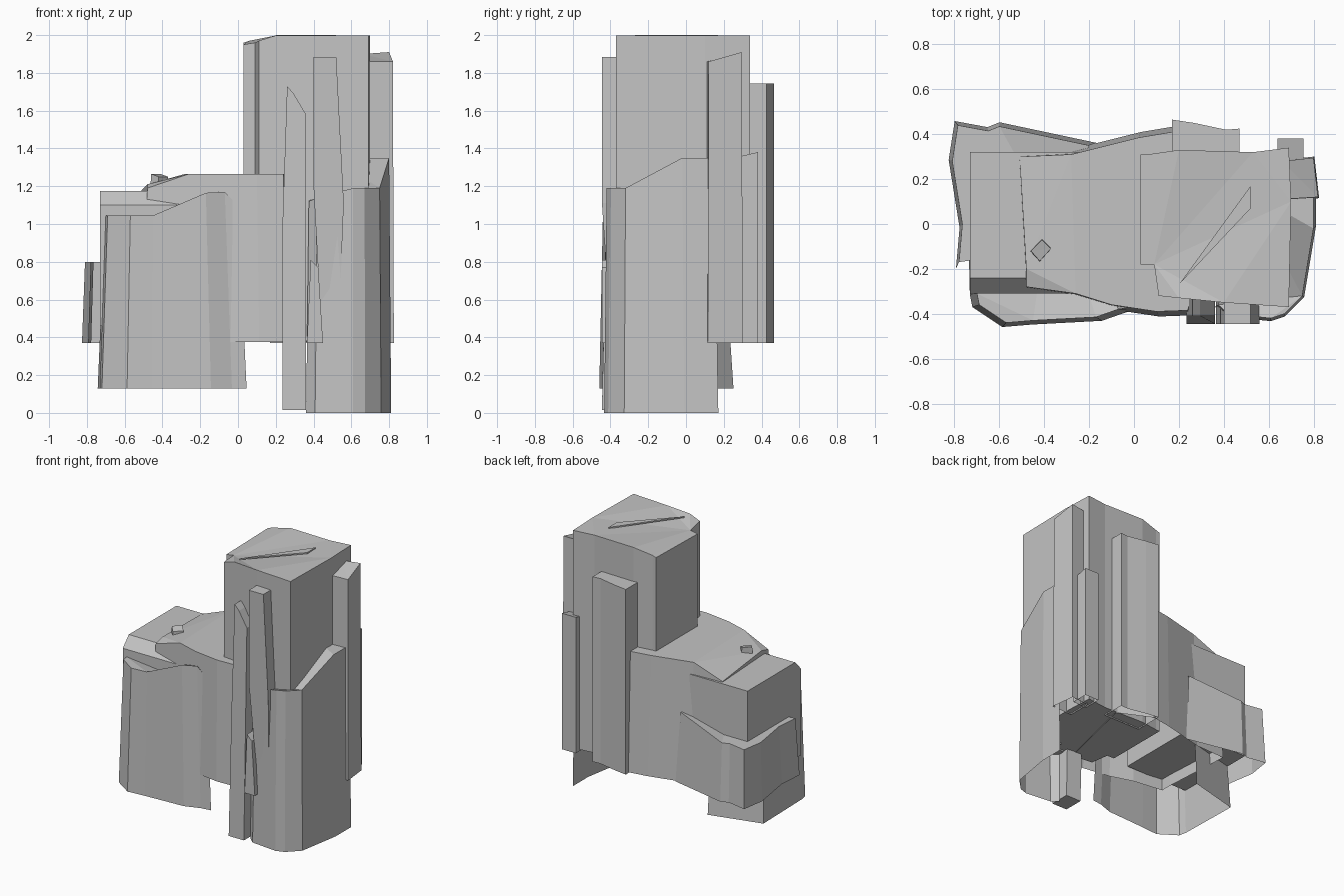
import bpy
import bmesh
from mathutils import Vector

old_cube = bpy.data.objects.get("Cube")
if old_cube:
    bpy.data.objects.remove(old_cube, do_unlink=True)

# One stone colour for every part
stone = bpy.data.materials.new("grey_stone")
stone.use_nodes = True
stone_colour = (.55, .55, .55, 1)
stone.diffuse_color = stone_colour
stone.node_tree.nodes["Principled BSDF"].inputs["Base Color"].default_value = stone_colour


def finish(name, bm):
    """Turn a bmesh into a flat-shaded stone object."""
    bmesh.ops.recalc_face_normals(bm, faces=bm.faces)
    mesh = bpy.data.meshes.new(name)
    bm.to_mesh(mesh)
    bm.free()
    mesh.materials.append(stone)
    rock_object = bpy.data.objects.new(name, mesh)
    bpy.context.scene.collection.objects.link(rock_object)


def rock(name, outline, base, top=None, flare=1, closed=False, gap=0):
    """Upright rock column: outline points are (x, y) or (x, y, own top height).
    The foot is the outline widened by flare, left hollow unless closed.
    The last gap sides, buried in other rocks, get no wall."""
    upper = [Vector((p[0], p[1], p[2] if len(p) > 2 else top)) for p in outline]
    centre = sum(upper, Vector()) / len(upper)
    lower = [centre + (p - centre) * flare for p in upper]
    for p in lower:
        p.z = base
    bm = bmesh.new()
    crown = [bm.verts.new(p) for p in upper]
    cap = bm.faces.new(crown)
    walls = len(crown) - gap
    foot = [bm.verts.new(p) for p in lower[:walls + 1]]
    for i in range(walls):
        j = (i + 1) % len(crown)
        bm.faces.new((crown[i], crown[j], foot[j], foot[i]))
    if closed:
        bm.faces.new(foot)
    cap.normal_update()
    bmesh.ops.triangulate(bm, faces=[cap])
    finish(name, bm)


def panel(name, profile, front, back, foot_shift=0):
    """Slab cut from a front profile of (x, z) points, extruded from front to back."""
    bm = bmesh.new()
    low = min(z for x, z in profile)
    near, far = [[bm.verts.new((x, y + (foot_shift if z == low else 0), z))
                  for x, z in profile] for y in (front, back)]
    for i in range(len(near)):
        j = (i + 1) % len(near)
        bm.faces.new((near[i], near[j], far[j], far[i]))
    bm.faces.new(near)
    bm.faces.new(far)
    finish(name, bm)


# Tall main tower with a stepped front corner on the low side
rock("main_tower",
     [(.03, .31, 1.96), (.06, .31, 1.97), (.2, .33), (.53, .32), (.69, .34),
      (.7, .1), (.69, -.37), (.4, -.35), (.2, -.33), (.11, -.32, 1.97),
      (.09, -.18, 1.96), (.03, -.18, 1.95)],
     base=.38, top=1.998, closed=True)

# Thin raised flake lying on the tower top
rock("tower_top_flake", [(.2, -.27), (.52, .07), (.52, .17)], base=1.99, top=2)

# Middle plateau, sloping down to the low side
rock("middle_plateau",
     [(-.51, .3, 1.18), (-.48, -.2, 1.21), (-.48, -.28, 1.19), (-.26, -.31),
      (-.1, -.36), (.1, -.39), (.24, -.385), (.4, .3), (.17, .41),
      (.02, .385), (-.28, .31)],
     base=.375, top=1.265, flare=1.06)

# Low end block with a chamfered front edge
rock("low_end_block",
     [(-.73, .32), (-.2, .32), (-.2, -.24), (-.2, -.31, 1.1),
      (-.73, -.31, 1.1), (-.73, -.24)],
     base=.46, top=1.175, closed=True)

# Low hollow skirt wrapping the back of the end block
rock("back_skirt",
     [(-.78, -.17), (-.765, 0), (-.81, .28), (-.785, .44), (-.65, .415),
      (-.6, .435), (-.2, .35, .89), (-.3, -.1)],
     base=.37, top=.8, flare=1.08, gap=2)

# Broad hollow slab under the low side, wrapping from the back to the front
rock("front_low_slab",
     [(-.36, .2, .9), (-.71, .11, .9), (-.7, -.31), (-.69, -.36), (-.57, -.44),
      (-.45, -.43), (-.17, -.415, 1.165), (-.07, -.38, 1.17), (0, -.37, 1.1)],
     base=.13, top=1.045, flare=1.11, gap=1)

# Heavy shoulder rock with a rising top, hollow towards the tower
rock("shoulder_rock",
     [(.375, -.36, 1.12), (.42, -.4, 1.14), (.61, -.42), (.67, -.4), (.75, -.32),
      (.8, -.02, 1.35), (.8, .15, 1.35), (.5, .15, 1.35)],
     base=0, top=1.19, flare=1.06, gap=2)

# Leaning slabs against the tower front
panel("tall_front_slab",
      [(.4, 1.885), (.52, 1.885), (.56, 1.11), (.53, .37), (.445, .37), (.4, 1.2)],
      front=-.445, back=-.3, foot_shift=.05)
panel("pointed_front_slab",
      [(.235, .015), (.235, .98), (.26, 1.73), (.295, 1.69), (.36, 1.58), (.36, .015)],
      front=-.41, back=-.26, foot_shift=-.035)
panel("small_front_spike",
      [(.365, .37), (.385, .81), (.425, .77), (.45, .37)],
      front=-.445, back=-.32)

# Pillars on the side and back of the tower
rock("side_pillar",
     [(.66, .28, 1.9), (.8, .295, 1.91), (.82, .12, 1.86), (.66, .11, 1.86)],
     base=.37, flare=1.06)
rock("back_slab",
     [(.17, .465), (.27, .45), (.41, .42), (.47, .425), (.47, .25), (.17, .25)],
     base=.37, top=1.745)
rock("small_back_pillar",
     [(.64, .38), (.755, .38), (.755, .25, 1.35), (.64, .25, 1.35)],
     base=.37, top=1.38)

# Loose stone on the plateau
rock("loose_stone",
     [(-.46, -.12), (-.41, -.07), (-.37, -.11, 1.25), (-.42, -.165, 1.25)],
     base=1.18, top=1.265, flare=1.1)
